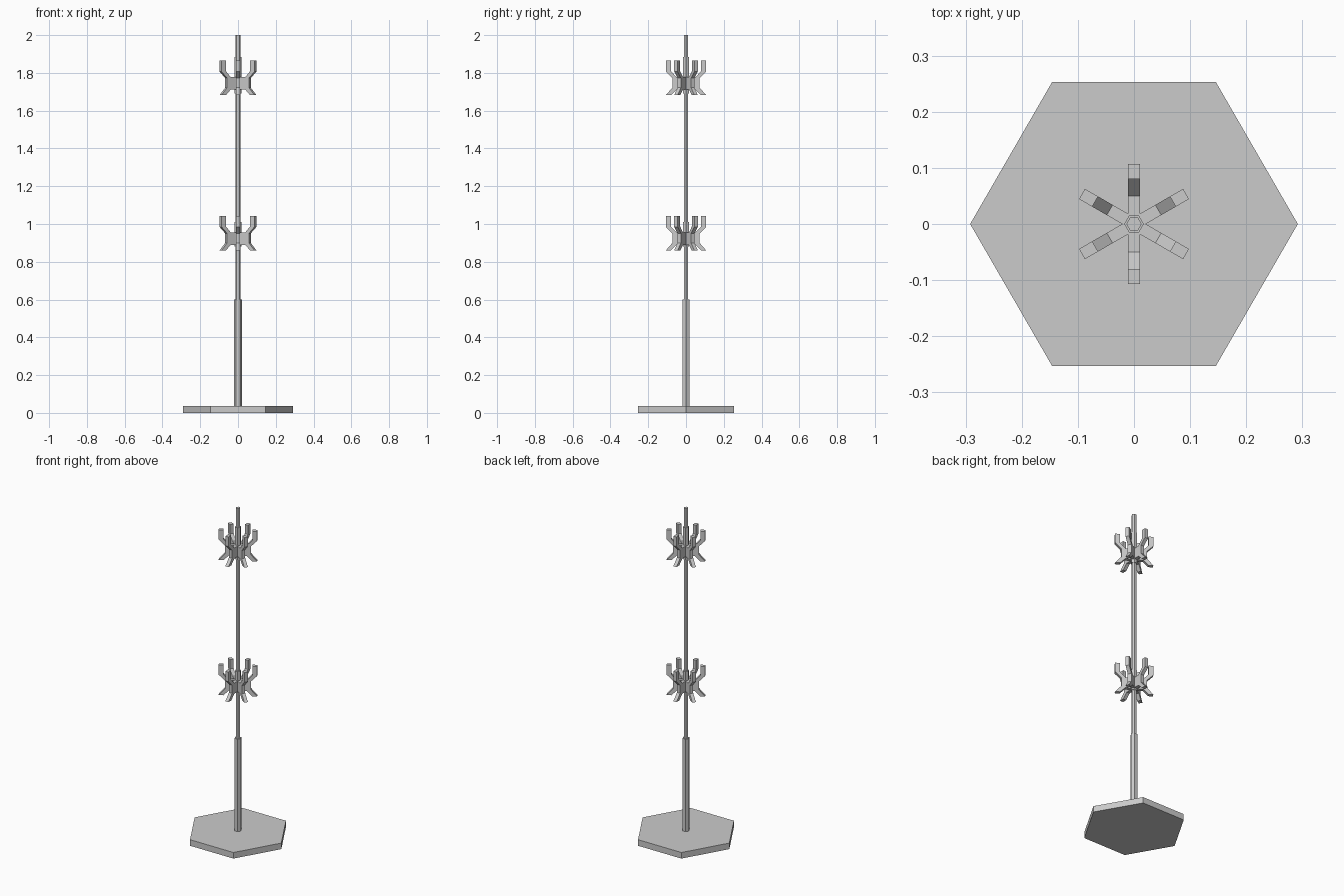
import bpy, math

if "Cube" in bpy.data.objects:
    bpy.data.objects.remove(bpy.data.objects["Cube"])

# Upright prism with n sides and a corner on the x axis
def prism(name, radius, z0, z1, n=6):
    ring = [(radius * math.cos(2 * math.pi * i / n), radius * math.sin(2 * math.pi * i / n)) for i in range(n)]
    verts = [(x, y, z) for z in (z0, z1) for x, y in ring]
    faces = [tuple(reversed(range(n))), tuple(range(n, 2 * n))]
    faces += [(i, (i + 1) % n, n + (i + 1) % n, n + i) for i in range(n)]
    return build(name, verts, faces)

def build(name, verts, faces):
    mesh = bpy.data.meshes.new(name)
    mesh.from_pydata(verts, [], faces)
    mesh.update()
    obj = bpy.data.objects.new(name, mesh)
    bpy.context.collection.objects.link(obj)
    return obj

# Hook side profile (radius, height above the lower tip), counter-clockwise
HOOK = [(0.008, 0.03), (0.05, 0.03), (0.08, 0.0), (0.107, 0.0), (0.072, 0.04),
        (0.072, 0.09), (0.107, 0.125), (0.107, 0.183), (0.08, 0.183),
        (0.08, 0.127), (0.05, 0.095), (0.008, 0.095)]

def hook(name, z, angle, width=0.021):
    n = len(HOOK)
    c, s = math.cos(angle), math.sin(angle)
    verts = [(r * c - t * s, r * s + t * c, z + h) for t in (-width / 2, width / 2) for r, h in HOOK]
    faces = [tuple(range(n)), tuple(reversed(range(n, 2 * n)))]
    faces += [((i + 1) % n, i, n + i, n + (i + 1) % n) for i in range(n)]
    return build(name, verts, faces)

# Base and pole
prism("base", 0.292, 0.0, 0.037)
prism("lower_pole", 0.02, 0.037, 0.6)
prism("upper_pole", 0.0135, 0.6, 2.0)

# Two tiers of hooks, each on a collar
for tier, z, c0, c1 in (("lower", 0.86, 0.88, 1.01), ("upper", 1.682, 1.69, 1.885)):
    prism(tier + "_collar", 0.0175, c0, c1)
    for k in range(6):
        hook(f"{tier}_hook_{k + 1}", z, math.radians(30 + 60 * k))
